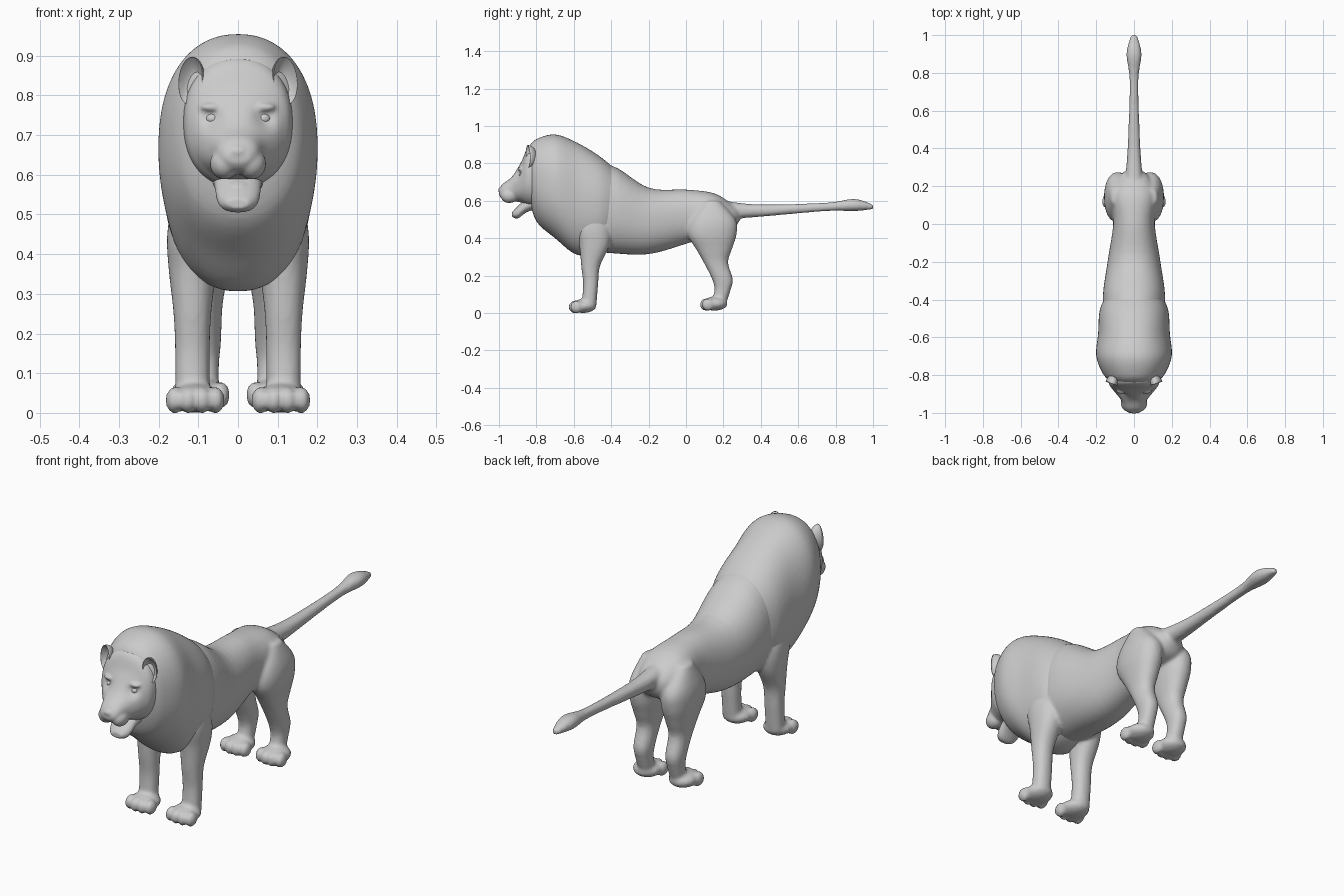
import bpy, bmesh, math
from mathutils import Vector, Matrix

cube = bpy.data.objects.get("Cube")
if cube:
    bpy.data.objects.remove(cube, do_unlink=True)

# One plain grey for the whole animal
grey = bpy.data.materials.new("stone grey")
grey.use_nodes = True
grey.diffuse_color = (.6, .6, .6, 1)
grey.node_tree.nodes["Principled BSDF"].inputs["Base Color"].default_value = grey.diffuse_color


def smooth_sections(sections, steps=5):
    """Fill in between the given sections along a smooth curve."""
    points = [Vector(s) for s in sections]
    padded = [points[0]] + points + [points[-1]]
    dense = []
    for before, start, end, after in zip(padded, padded[1:], padded[2:], padded[3:]):
        leave = start + (end - before) / 6
        arrive = end - (after - start) / 6
        for step in range(steps):
            t = step / steps
            first = start.lerp(leave, t)
            middle = leave.lerp(arrive, t)
            final = arrive.lerp(end, t)
            dense.append(first.lerp(middle, t).lerp(middle.lerp(final, t), t))
    return dense + [points[-1]]


def loft(bm, sections, oval, segments=48, squareness=.9):
    """Skin ovals; oval turns a section into a center and two half axes."""
    loops = []
    for section in smooth_sections(sections):
        center, across, along = (Vector(v) for v in oval(section))
        loop = []
        for j in range(segments):
            angle = math.tau * j / segments
            c, s = (math.copysign(abs(k) ** squareness, k)
                    for k in (math.cos(angle), math.sin(angle)))
            loop.append(bm.verts.new(center + across * c + along * s))
        loops.append(loop)
    for lower, upper in zip(loops, loops[1:]):
        for j in range(segments):
            bm.faces.new((lower[j - 1], lower[j], upper[j], upper[j - 1]))
    bm.faces.new(loops[0])
    bm.faces.new(loops[-1])


def trunk_oval(section):
    """Section is (y, top, bottom, half width)."""
    y, top, bottom, half = section
    return (0, y, (top + bottom) / 2), (half, 0, 0), (0, 0, (top - bottom) / 2)


def ball(bm, center, radii, turn=Matrix()):
    matrix = Matrix.Translation(center) @ turn @ Matrix.Diagonal((*radii, 1))
    return bmesh.ops.create_uvsphere(bm, u_segments=24, v_segments=16,
                                     radius=1, matrix=matrix)["verts"]


def leg(bm, side, x, girth, sections):
    """Section is (z, y, depth); the width follows from the depth."""
    def leg_oval(section):
        z, y, depth = section
        return (side * x, y, z), ((girth + depth * .4) / 2, 0, 0), (0, depth / 2, 0)
    loft(bm, sections, leg_oval)


def paw(bm, side, x, y, z):
    ball(bm, (side * x, y, z), (.066, .07, .037))
    # Four toes, the outer pair set back
    for toe in range(4):
        offset = toe - 1.5
        ball(bm, (side * x + offset * .035, y - .05 + abs(offset) * .01, z - .005),
             (.022, .034, .034))


def finish(name, bm, voxel=None):
    """Make the object; a voxel size fuses overlapping pieces into one skin."""
    bmesh.ops.recalc_face_normals(bm, faces=bm.faces)
    for face in bm.faces:
        face.smooth = True
    mesh = bpy.data.meshes.new(name)
    bm.to_mesh(mesh)
    bm.free()
    mesh.materials.append(grey)
    obj = bpy.data.objects.new(name, mesh)
    bpy.context.scene.collection.objects.link(obj)
    if voxel:
        fuse = obj.modifiers.new("fuse", 'REMESH')
        fuse.mode = 'VOXEL'
        fuse.voxel_size = voxel
        fuse.use_smooth_shade = True
        soften = obj.modifiers.new("soften", 'SMOOTH')
        soften.iterations = 4


# Body: torso, tail, legs and paws fused together
body = bmesh.new()
loft(body, [(-.6, .8, .34, .14), (-.4, .79, .32, .165), (-.2, .67, .315, .14),
            (0, .66, .37, .11), (.15, .64, .42, .12), (.25, .58, .45, .08),
            (.29, .55, .5, .03)], trunk_oval)
loft(body, [(.2, .6, .5, .05), (.4, .58, .515, .034), (.75, .59, .545, .023),
            (.9, .61, .545, .04), (1, .58, .555, .015)], trunk_oval)
for side in (1, -1):
    leg(body, side, .115, .055, [(.55, -.5, .1), (.45, -.495, .18), (.36, -.49, .16),
                                 (.25, -.51, .1), (.15, -.51, .08), (.03, -.52, .08)])
    paw(body, side, .108, -.55, .037)
    leg(body, side, .085, .04, [(.6, .14, .08), (.5, .145, .24), (.42, .14, .26),
                                (.34, .15, .19), (.27, .16, .13), (.18, .195, .11),
                                (.12, .195, .085), (.04, .17, .08)])
    paw(body, side, .095, .153, .05)
finish("body", body, .009)

# Mane: a big egg around head, neck and shoulders
mane = bmesh.new()
loft(mane, [(-.84, .89, .62, .11), (-.8, .93, .49, .16), (-.7, .955, .4, .2),
            (-.58, .91, .31, .19), (-.45, .83, .33, .18), (-.35, .74, .43, .13)], trunk_oval)
finish("mane", mane, .01)

# Head: sloping face with eye sockets, brows, muzzle pads and nose
head = bmesh.new()
loft(head, [(-.76, .9, .56, .14), (-.84, .89, .57, .135), (-.88, .81, .59, .11),
            (-.93, .73, .6, .07), (-.98, .69, .61, .05), (-1, .66, .63, .03)], trunk_oval)
socket = Vector((.064, -.9, .74))
for vert in head.verts:
    mirrored = Vector((abs(vert.co.x), vert.co.y, vert.co.z))
    vert.co.y += .022 * math.exp(-((mirrored - socket).length / .026) ** 2)
for side in (1, -1):
    ball(head, (side * .034, -.945, .628), (.037, .047, .04))
    ball(head, (side * .066, -.878, .77), (.03, .022, .012))
ball(head, (0, -.985, .658), (.03, .019, .018))
finish("head", head, .006)

# Lower jaw with tongue, hanging open
jaw = bmesh.new()
loft(jaw, [(-.78, .62, .56, .07), (-.85, .61, .54, .06), (-.9, .57, .505, .052),
           (-.93, .54, .515, .03)], trunk_oval)
finish("lower_jaw", jaw, .006)
tongue = bmesh.new()
ball(tongue, (0, -.865, .58), (.038, .045, .014), Matrix.Rotation(.45, 4, 'X'))
finish("tongue", tongue)

# Eyes and cupped ears
for side, label in ((1, "left"), (-1, "right")):
    eye = bmesh.new()
    ball(eye, (side * .064, -.878, .741), (.018, .016, .014))
    finish(label + "_eye", eye)
    ear = bmesh.new()
    for vert in ball(ear, (0, 0, 0), (1, 1, 1)):
        if vert.co.y < -.01:
            # Push the front half inward to hollow the ear
            vert.co.y *= vert.co.y * .65
    turn = Matrix.Rotation(side * .35, 4, 'Z') @ Matrix.Rotation(side * -.12, 4, 'Y')
    place = Matrix.Translation((side * .12, -.845, .838)) @ turn
    bmesh.ops.transform(ear, verts=ear.verts,
                        matrix=place @ Matrix.Diagonal((.032, .05, .06, 1)))
    finish(label + "_ear", ear)
